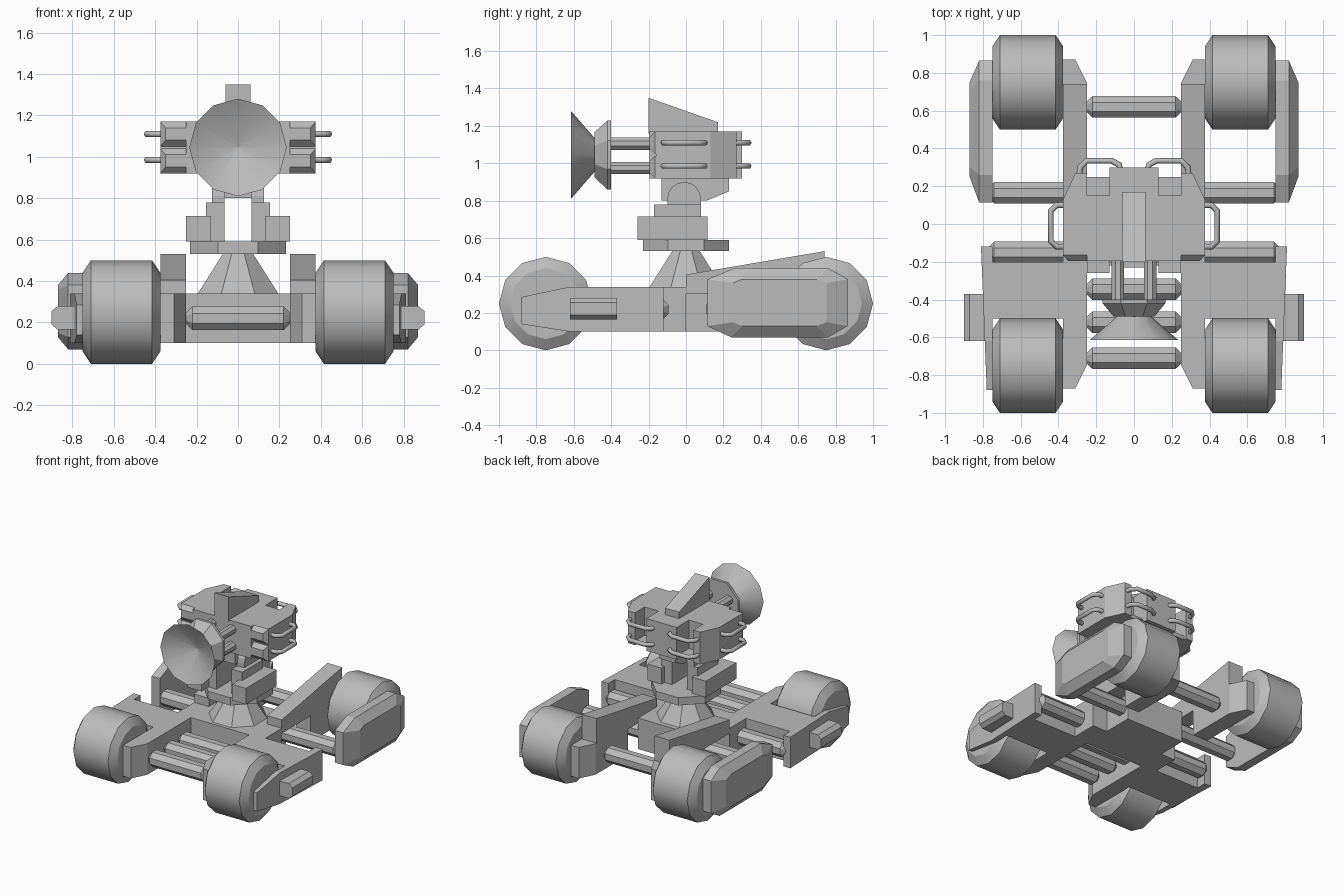
import bpy, bmesh, math

cube = bpy.data.objects.get("Cube")
if cube:
    bpy.data.objects.remove(cube, do_unlink=True)

GREY = (0.5, 0.5, 0.5, 1)
metal = bpy.data.materials.new("plain grey")
metal.use_nodes = True
metal.diffuse_color = GREY
metal.node_tree.nodes["Principled BSDF"].inputs["Base Color"].default_value = GREY


def finish(obj, mirror):
    obj.data.materials.append(metal)
    bpy.context.collection.objects.link(obj)
    if mirror:
        obj.modifiers.new("Mirror", "MIRROR")
    return obj


def place(axis, d, u, v):
    return {"x": (d, u, v), "y": (u, d, v), "z": (u, v, d)}[axis]


def loft(name, axis, rings, mirror=False, smooth=False):
    """Join matching 2D outlines, each at a distance along the axis, and cap both ends."""
    bm = bmesh.new()
    loops = [[bm.verts.new(place(axis, d, u, v)) for u, v in pts] for d, pts in rings]
    n = len(loops[0])
    for a, b in zip(loops, loops[1:]):
        for i in range(n):
            j = (i + 1) % n
            bm.faces.new((a[i], a[j], b[j], b[i]))
    bm.faces.new(loops[0])
    bm.faces.new(loops[-1])
    bmesh.ops.recalc_face_normals(bm, faces=bm.faces)
    mesh = bpy.data.meshes.new(name)
    bm.to_mesh(mesh)
    bm.free()
    obj = finish(bpy.data.objects.new(name, mesh), mirror)
    if smooth:
        bpy.ops.object.select_all(action="DESELECT")
        bpy.context.view_layer.objects.active = obj
        obj.select_set(True)
        bpy.ops.object.shade_smooth_by_angle(angle=math.radians(32))
    return obj


def prism(name, axis, d0, d1, pts, mirror=False):
    return loft(name, axis, [(d0, pts), (d1, pts)], mirror)


def rect(u0, u1, v0, v1):
    return [(u0, v0), (u1, v0), (u1, v1), (u0, v1)]


def box(name, x, y, z, mirror=False):
    return prism(name, "z", z[0], z[1], rect(*x, *y), mirror)


def circle(n, r, u=0, v=0, squash=1, turn=0.5):
    angles = [math.tau * (i + turn) / n for i in range(n)]
    return [(u + r * squash * math.cos(a), v + r * math.sin(a)) for a in angles]


def turned(name, axis, n, profile, u=0, v=0, mirror=False, turn=0.5, squash=1, smooth=False):
    rings = [(d, circle(n, r, u, v, squash, turn)) for d, r in profile]
    return loft(name, axis, rings, mirror, smooth)


def pipe(name, x0, x1, y, mirror=False):
    turned(name, "x", 8, [(x0, .03), (x0 + .03, .062), (x1 - .03, .062), (x1, .03)],
           y, .22, mirror)


def handle(name, pts):
    curve = bpy.data.curves.new(name, "CURVE")
    curve.dimensions = "3D"
    curve.bevel_depth = .016
    curve.bevel_resolution = 1
    spline = curve.splines.new("POLY")
    spline.points.add(len(pts) - 1)
    for p, co in zip(spline.points, pts):
        p.co = (*co, 1)
    finish(bpy.data.objects.new(name, curve), True)


# Wheels
for end, y in (("front", -.75), ("rear", .75)):
    turned(end + "_wheel", "x", 12,
           [(.375, .19), (.415, .25), (.71, .25), (.75, .19)],
           y, .25, mirror=True, turn=0, smooth=True)

# Central body and front frame
box("central_body", (-.25, .25), (-.22, .23), (.1, .34))
prism("front_inner_beam", "z", .1, .34,
      [(.375, 0), (.25, 0), (.25, -.75), (.31, -.87), (.375, -.87)], True)
box("front_crossblock", (.37, .76), (-.5, -.2), (.1, .34), True)

# Front outer plate, thinner towards its nose
plate = [(-.12, .1), (-.12, .34), (-.62, .34), (-.88, .285), (-.88, .14), (-.62, .1)]
fender = prism("front_outer_plate", "x", .75, .81, plate, True)
for vert in fender.data.vertices:
    if vert.co.x > .8:
        vert.co.x -= .04 * (-.12 - vert.co.y)
loft("front_side_lug", "x", [(.78, rect(-.62, -.37, .165, .28)),
                             (.87, rect(-.62, -.37, .165, .28)),
                             (.9, rect(-.62, -.37, .19, .255))], True)

# Rear frame: lower block, sloping wedge and outer cover
prism("rear_inner_block", "z", .1, .34,
      [(.375, .35), (.25, .35), (.25, .75), (.31, .87), (.375, .87)], True)
prism("rear_wedge", "x", .25, .375, [(0, .3), (0, .405), (.74, .53), (.74, .3)], True)
cover = [(.115, .13), (.24, .07), (.76, .07), (.865, .13),
         (.865, .38), (.76, .44), (.26, .44), (.115, .38)]
cover_face = [(.25, .15), (.3, .13), (.7, .13), (.75, .15),
              (.75, .36), (.7, .38), (.3, .38), (.25, .36)]
loft("rear_outer_cover", "x", [(.75, cover), (.82, cover), (.87, cover_face)], True)

# Connecting pipes
for i, y in enumerate((-.71, -.52, -.345, .62)):
    pipe(f"middle_pipe_{i + 1}", -.25, .25, y)
pipe("front_side_pipe", .22, .77, -.15, True)
pipe("rear_side_pipe", .22, .77, .165, True)

# Turret base
turned("pedestal", "z", 8, [(.34, .21), (.53, .08)])
turned("turntable", "z", 8, [(.53, .25), (.59, .25)])
box("turntable_block", (.13, .25), (-.26, .115), (.59, .715), True)
box("yoke_foot", (.065, .155), (-.17, .08), (.59, .78), True)
arc = [(-.01 + .09 * math.cos(a), .81 + .09 * math.sin(a))
       for a in (math.pi * i / 8 for i in range(9))]
prism("yoke_arm", "x", .065, .125, [(.08, .6)] + arc + [(-.1, .6)], True)

# Turret head with rear notches
half = [(.25, -.195), (.25, -.16), (.375, -.16), (.375, .13), (.31, .27),
        (.25, .27), (.25, .15), (.13, .15), (.13, .3)]
prism("head", "z", .92, 1.17, half + [(-x, y) for x, y in reversed(half)])
box("notch_floor", (.12, .26), (.14, .25), (.92, .95), True)
prism("head_keel", "x", -.065, .065,
      [(-.13, .93), (-.13, .8), (.11, .8), (.23, .85), (.23, .93)])
prism("top_fin", "x", -.06, .06, [(-.2, 1.16), (-.2, 1.35), (.17, 1.22), (.17, 1.16)])
for level, z in (("lower", .92), ("upper", 1.05)):
    loft(level + "_front_pod", "y", [(-.15, rect(.24, .375, z, z + .12)),
                                     (-.165, rect(.24, .375, z, z + .12)),
                                     (-.195, rect(.24, .35, z + .03, z + .09))], True)

# Grab handles
for level, z in (("lower", .985), ("upper", 1.11)):
    handle(level + "_side_handle", [(.36, .1, z), (.41, .1, z), (.44, .07, z), (.44, -.09, z),
                                    (.41, -.12, z), (.36, -.12, z)])
    handle(level + "_rear_handle", [(.29, .25, z), (.285, .3, z), (.25, .335, z), (.12, .335, z),
                                    (.08, .315, z), (.07, .28, z)])

# Barrels, mounting plate and dish
for level, z in (("lower", .975), ("upper", 1.105)):
    turned(level + "_barrel", "y", 8, [(-.43, .036), (-.18, .036)], .085, z, True)
turned("dish_mount", "y", 8, [(-.4, .2), (-.42, .2), (-.49, .13)], 0, 1.045, squash=.9)
turned("dish", "y", 12, [(-.48, .08), (-.615, .235), (-.495, .002)], 0, 1.045,
       turn=0, smooth=True)
